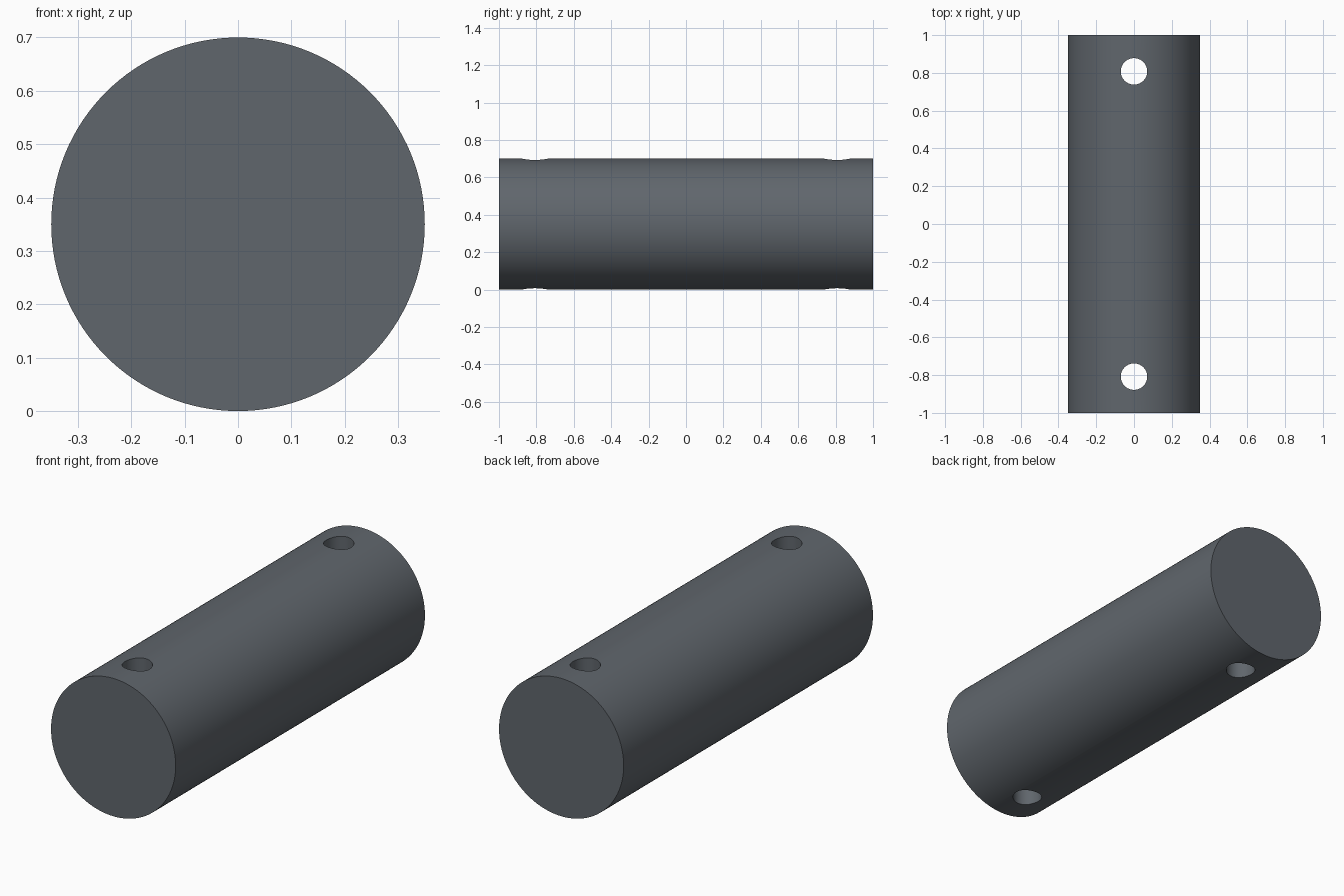
import bpy
from math import radians

if "Cube" in bpy.data.objects:
    bpy.data.objects.remove(bpy.data.objects["Cube"])

RADIUS = 0.35
LENGTH = 2.0
HOLE_RADIUS = 0.070
HOLE_Y = 0.808


def cylinder(name, radius, depth, location, rotation=(0, 0, 0), sides=96):
    bpy.ops.mesh.primitive_cylinder_add(vertices=sides, radius=radius, depth=depth,
                                        location=location, rotation=rotation)
    obj = bpy.context.object
    obj.name = name
    return obj


# Solid pin lying along y, dark steel
pin = cylinder("pin_body", RADIUS, LENGTH, (0, 0, RADIUS), (radians(90), 0, 0), 128)
steel = bpy.data.materials.new("dark_steel")
steel.diffuse_color = (0.117, 0.133, 0.151, 1)
steel.use_nodes = True
steel.node_tree.nodes["Principled BSDF"].inputs["Base Color"].default_value = steel.diffuse_color
pin.data.materials.append(steel)

# Vertical cross holes near both ends
for side, label in ((-1, "front"), (1, "back")):
    cutter = cylinder(label + "_hole_cutter", HOLE_RADIUS, 1.0,
                      (0, side * HOLE_Y, RADIUS), sides=64)
    cutter.data.materials.append(steel)
    cutter.hide_render = True
    bpy.ops.object.select_all(action='DESELECT')
    pin.select_set(True)
    bpy.context.view_layer.objects.active = pin
    cut = pin.modifiers.new(label + "_hole", 'BOOLEAN')
    cut.operation = 'DIFFERENCE'
    cut.solver = 'EXACT'
    cut.object = cutter
    bpy.ops.object.modifier_apply(modifier=cut.name)
    bpy.data.objects.remove(cutter)

# Smooth walls, crisp rims
bpy.ops.object.shade_smooth_by_angle(angle=radians(30))
